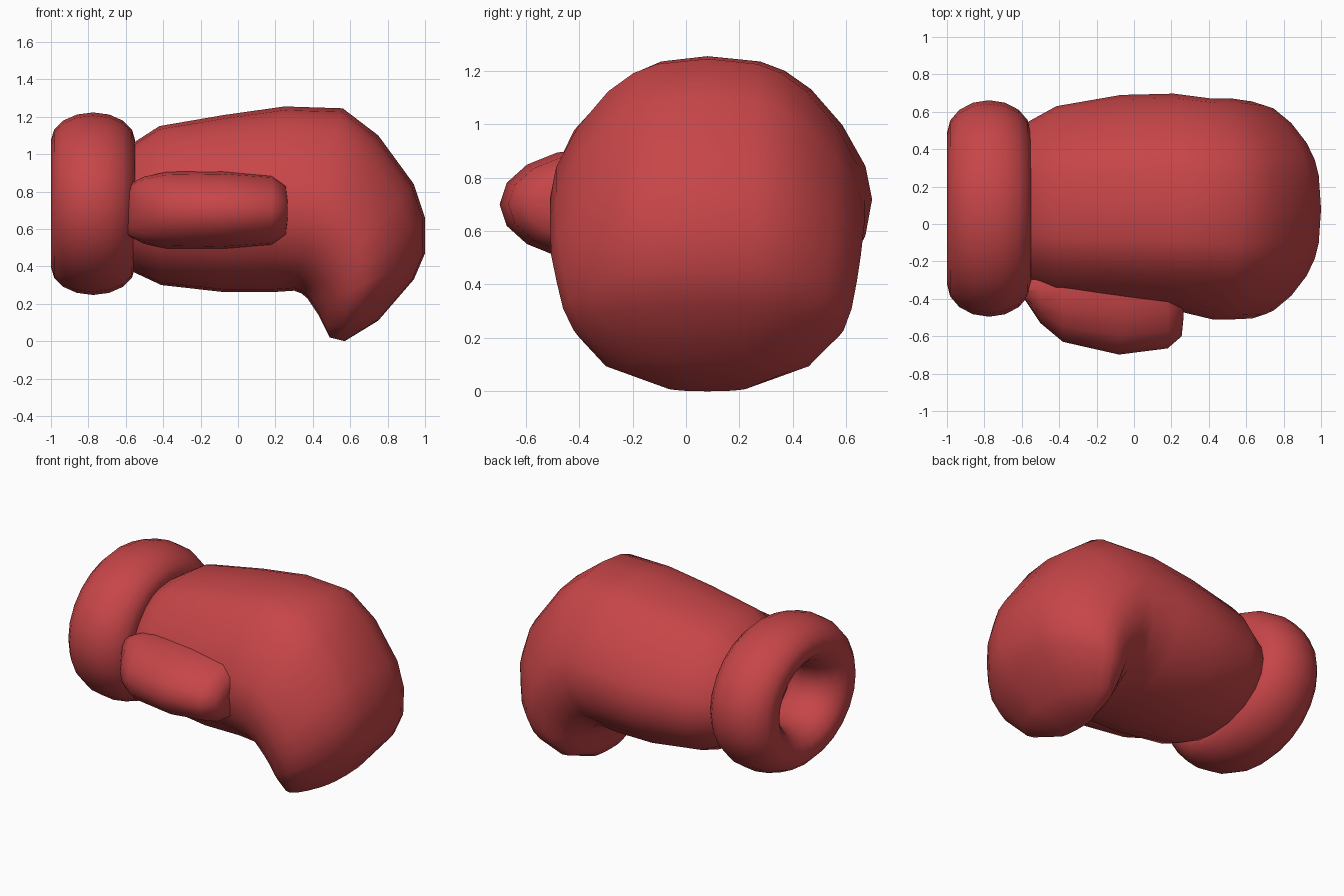
import bpy, bmesh, math
from mathutils import Vector

if "Cube" in bpy.data.objects:
    bpy.data.objects.remove(bpy.data.objects["Cube"])

red = bpy.data.materials.new("red_leather")
red.diffuse_color = (0.57, 0.06, 0.065, 1)
red.use_nodes = True
red.node_tree.nodes["Principled BSDF"].inputs["Base Color"].default_value = red.diffuse_color


def finish(name, bm, angle):
    bmesh.ops.recalc_face_normals(bm, faces=bm.faces[:])
    mesh = bpy.data.meshes.new(name)
    bm.to_mesh(mesh)
    bm.free()
    mesh.materials.append(red)
    obj = bpy.data.objects.new(name, mesh)
    bpy.context.collection.objects.link(obj)
    bpy.ops.object.select_all(action='DESELECT')
    obj.select_set(True)
    bpy.context.view_layer.objects.active = obj
    bpy.ops.object.shade_smooth_by_angle(angle=math.radians(angle))
    return obj


def skin(bm, rings, loop=False):
    """Bridge rings of points with quads; cap the ends unless looped."""
    rings = [[bm.verts.new(p) for p in ring] for ring in rings]
    n = len(rings[0])
    pairs = list(zip(rings, rings[1:]))
    if loop:
        pairs.append((rings[-1], rings[0]))
    for a, b in pairs:
        for i in range(n):
            j = (i + 1) % n
            bm.faces.new((a[i], a[j], b[j], b[i]))
    if not loop:
        bm.faces.new(rings[0])
        bm.faces.new(rings[-1])


def turn(n):
    return [2 * math.pi * i / n for i in range(n)]


# Padded cuff: oval ring around the x axis
rings = []
for t in turn(24):
    ring = []
    for s in turn(16):
        r = 0.34 + 0.148 * math.cos(s)
        ring.append((-0.775 + 0.225 * math.sin(s),
                     0.083 + 1.186 * r * math.sin(t), 0.735 + r * math.cos(t)))
    rings.append(ring)
bm = bmesh.new()
skin(bm, rings, loop=True)
finish("cuff", bm, 60)

# Hand: padded sections that fan round the palm to form the curled fist
# (outer x, outer z, inner x, inner z, half width back, half width thumb side)
sections = [
    (-0.64, 0.98, -0.64, 0.46, 0.38, 0.34),
    (-0.56, 1.06, -0.56, 0.37, 0.47, 0.42),
    (-0.42, 1.15, -0.41, 0.30, 0.55, 0.49),
    (-0.07, 1.21, -0.07, 0.262, 0.61, 0.53),
    (0.25, 1.255, 0.18, 0.262, 0.617, 0.54),
    (0.56, 1.245, 0.30, 0.27, 0.59, 0.59),
    (0.75, 1.10, 0.34, 0.255, 0.59, 0.59),
    (0.94, 0.84, 0.37, 0.23, 0.575, 0.585),
    (1.0, 0.66, 0.39, 0.20, 0.56, 0.565),
    (1.0, 0.47, 0.41, 0.17, 0.54, 0.54),
    (0.94, 0.33, 0.43, 0.14, 0.51, 0.50),
    (0.75, 0.11, 0.46, 0.08, 0.38, 0.38),
    (0.57, 0.0, 0.49, 0.02, 0.15, 0.15),
]
# half of one section: (share of half width, share of half depth)
side = [(0.32, 0.96), (0.47, 0.89), (0.63, 0.75), (0.82, 0.48), (0.96, 0.17),
        (1, -0.08), (0.96, -0.35), (0.84, -0.6), (0.62, -0.82), (0.3, -0.97)]
outline = [(0, 1)] + side + [(0, -1)] + [(-u, v) for u, v in reversed(side)]
rings = []
for ox, oz, ix, iz, back, front in sections:
    mid = Vector(((ox + ix) / 2, 0.08, (oz + iz) / 2))
    half = Vector(((ox - ix) / 2, 0, (oz - iz) / 2))
    rings.append([mid + half * v + Vector((0, u * (back if u > 0 else front), 0))
                  for u, v in outline])
bm = bmesh.new()
skin(bm, rings)
finish("hand", bm, 50)

# Thumb: rounded bar half sunk into the front side of the hand
# (x, outermost y, half height)
rings = []
for x, y, h in [(-0.60, -0.38, 0.13), (-0.50, -0.53, 0.18), (-0.38, -0.63, 0.205),
                (-0.08, -0.698, 0.21), (0.18, -0.665, 0.19), (0.255, -0.60, 0.14),
                (0.265, -0.50, 0.07)]:
    rings.append([(x, -0.35 + (y + 0.35) * math.cos(t), 0.70 + h * math.sin(t))
                  for t in turn(16)])
bm = bmesh.new()
skin(bm, rings)
finish("thumb", bm, 60)
